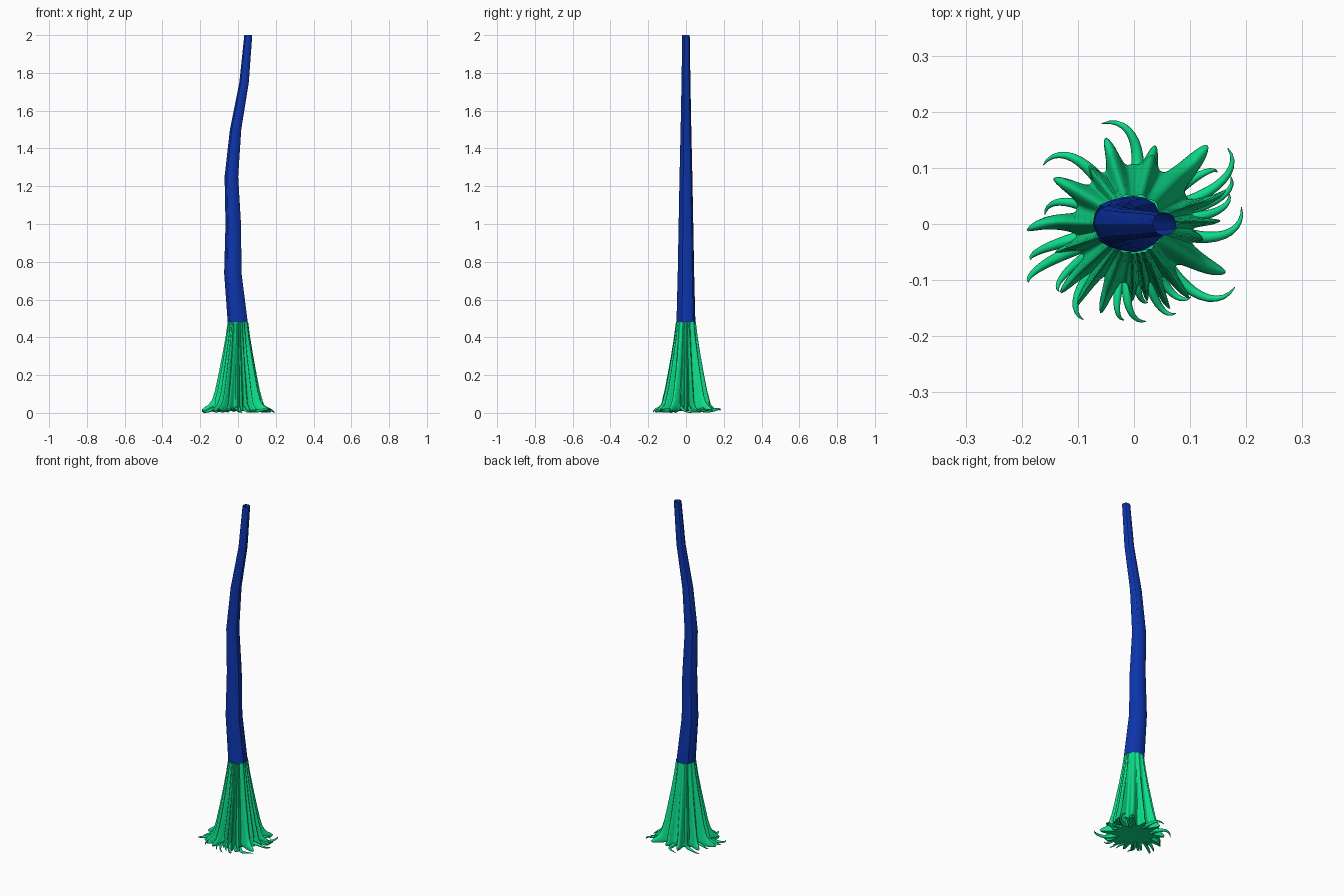
import bpy, bmesh, math, random
from mathutils import Vector

if "Cube" in bpy.data.objects:
    bpy.data.objects.remove(bpy.data.objects["Cube"])

random.seed(4)


def material(name, rgb):
    m = bpy.data.materials.new(name)
    m.diffuse_color = (*rgb, 1)
    m.use_nodes = True
    m.node_tree.nodes["Principled BSDF"].inputs["Base Color"].default_value = m.diffuse_color
    return m


BLUE = material("trunk blue", (0.004, 0.036, 0.42))
GREEN = material("root green", (0.004, 0.72, 0.25))


def loft(name, rings, mat, cap_start=False, cap_end=False, angle=40):
    """Skin a list of equal-length closed rings, listed bottom to top."""
    bm = bmesh.new()
    vr = [[bm.verts.new(p) for p in r] for r in rings]
    n = len(rings[0])
    for a, b in zip(vr, vr[1:]):
        for i in range(n):
            j = (i + 1) % n
            bm.faces.new((a[i], a[j], b[j], b[i]))
    if cap_start:
        bm.faces.new(vr[0][::-1])
    if cap_end:
        bm.faces.new(vr[-1])
    me = bpy.data.meshes.new(name)
    bm.to_mesh(me)
    bm.free()
    me.materials.append(mat)
    ob = bpy.data.objects.new(name, me)
    bpy.context.collection.objects.link(ob)
    bpy.ops.object.select_all(action='DESELECT')
    ob.select_set(True)
    bpy.context.view_layer.objects.active = ob
    bpy.ops.object.shade_smooth_by_angle(angle=math.radians(angle))
    return ob


# Trunk: bent, tapering, slightly fluted open tube (z, centre x, radius)
SIDES = 16
flute = [1 + random.uniform(-0.07, 0.06) for _ in range(SIDES)]
trunk = [(0.48, 0.0, 0.053), (0.74, -0.026, 0.046), (1.0, -0.024, 0.041),
         (1.25, -0.034, 0.036), (1.5, -0.012, 0.030), (1.75, 0.033, 0.025),
         (2.0, 0.055, 0.021)]
rings = []
for z, cx, r in trunk:
    rings.append([(cx + r * f * math.cos(2 * math.pi * i / SIDES),
                   r * f * math.sin(2 * math.pi * i / SIDES), z)
                  for i, f in enumerate(flute)])
loft("trunk", rings, BLUE, angle=25)

# Thick roots: (angle in degrees, tip radius, half width in degrees, curl)
ROOTS = [(2, .155, 8, .1), (18, .175, 8, .15), (46, .192, 17, .03),
         (75, .145, 13, .03), (108, .162, 13, .06), (128, .135, 9, .1),
         (150, .165, 14, .05), (179, .192, 13, .14), (200, .15, 9, .1),
         (222, .180, 11, .06), (234, .180, 8, .05), (249, .170, 11, .05),
         (269, .138, 8, .1), (280, .140, 7, .1), (292, .165, 8, .12),
         (306, .165, 9, .1), (330, .185, 16, .08), (348, .135, 9, .1)]

# Flare rings: z, valley radius, peak radius at full length, sharpness
FLARE = [(.012, .075, .078, 1), (.008, .100, .185, 2.2), (.016, .106, .19, 2),
         (.028, .106, .178, 1.7), (.042, .104, .155, 1.4), (.07, .097, .136, 1.2),
         (.12, .090, .121, 1), (.20, .079, .104, 1), (.30, .067, .084, 1),
         (.40, .057, .066, 1), (.48, .0505, .0545, 1)]

N = 288
rings = []
for z, lo, hi, sharp in FLARE:
    ring = []
    for i in range(N):
        a = 2 * math.pi * i / N
        best, turn = 0, 0
        for deg, tip, wid, curl in ROOTS:
            d = abs((a - math.radians(deg) + math.pi) % (2 * math.pi) - math.pi)
            q = d / math.radians(wid)
            if q < 1:
                k = (0.5 + 0.5 * math.cos(math.pi * q)) ** sharp
                k *= (tip - .106) / .084 if z < .06 else .6 + .4 * (tip - .106) / .084
                if k > best:
                    best, turn = k, curl
        r = lo + (hi - lo) * best
        out = max(0, (r - .11) / .08)
        b = a + turn * out ** 2 - turn * .5 * min(1, out)
        ring.append((r * math.cos(b), r * math.sin(b), z))
    rings.append(ring)
loft("root_flare", rings, GREEN, cap_start=True)


# Thin tendrils: tapered tubes that curl anticlockwise at the tip
def tendril(k, deg, reach, sweep, width):
    path = []
    steps = 10
    for s in range(steps + 1):
        t = s / steps
        r = .085 + (reach - .085) * math.sin(t * math.pi / 2)
        a = math.radians(deg + sweep * t ** 2)
        z = .022 - .014 * t + .008 * math.sin(t * 5 + k)
        path.append(Vector((r * math.cos(a), r * math.sin(a), z)))
    rings = []
    for s, p in enumerate(path):
        d = (path[min(s + 1, steps)] - path[max(s - 1, 0)]).normalized()
        side = d.cross(Vector((0, 0, 1))).normalized()
        up = side.cross(d)
        w = width * (1 - s / steps) ** 0.8 + .0008
        rings.append([p + side * w * math.cos(q * math.pi / 4)
                      + up * w * math.sin(q * math.pi / 4) for q in range(8)])
    loft(f"tendril_{k + 1}", rings, GREEN, True, True, angle=60)


TENDRILS = [(-12, .194, 21, .012), (6, .178, 12, .010), (14, .192, 12, .010),
            (22, .215, 17, .011), (86, .188, 22, .012), (128, .193, 19, .012),
            (160, .16, 14, .010), (194, .195, 5, .012), (203, .215, 6, .012),
            (214, .18, 8, .010), (228, .193, 14, .011), (256, .172, 8, .009),
            (263, .175, 14, .010), (272, .142, 8, .009), (284, .176, 11, .010),
            (296, .165, 12, .010), (308, .212, 20, .012), (38, .175, -6, .010)]
for k, args in enumerate(TENDRILS):
    tendril(k, *args)

# Rest the lowest root on the ground
low = min(v.co.z for o in bpy.data.objects for v in o.data.vertices)
for o in bpy.data.objects:
    for v in o.data.vertices:
        if v.co.z < .1:
            v.co.z -= low * (1 - v.co.z / .1)
